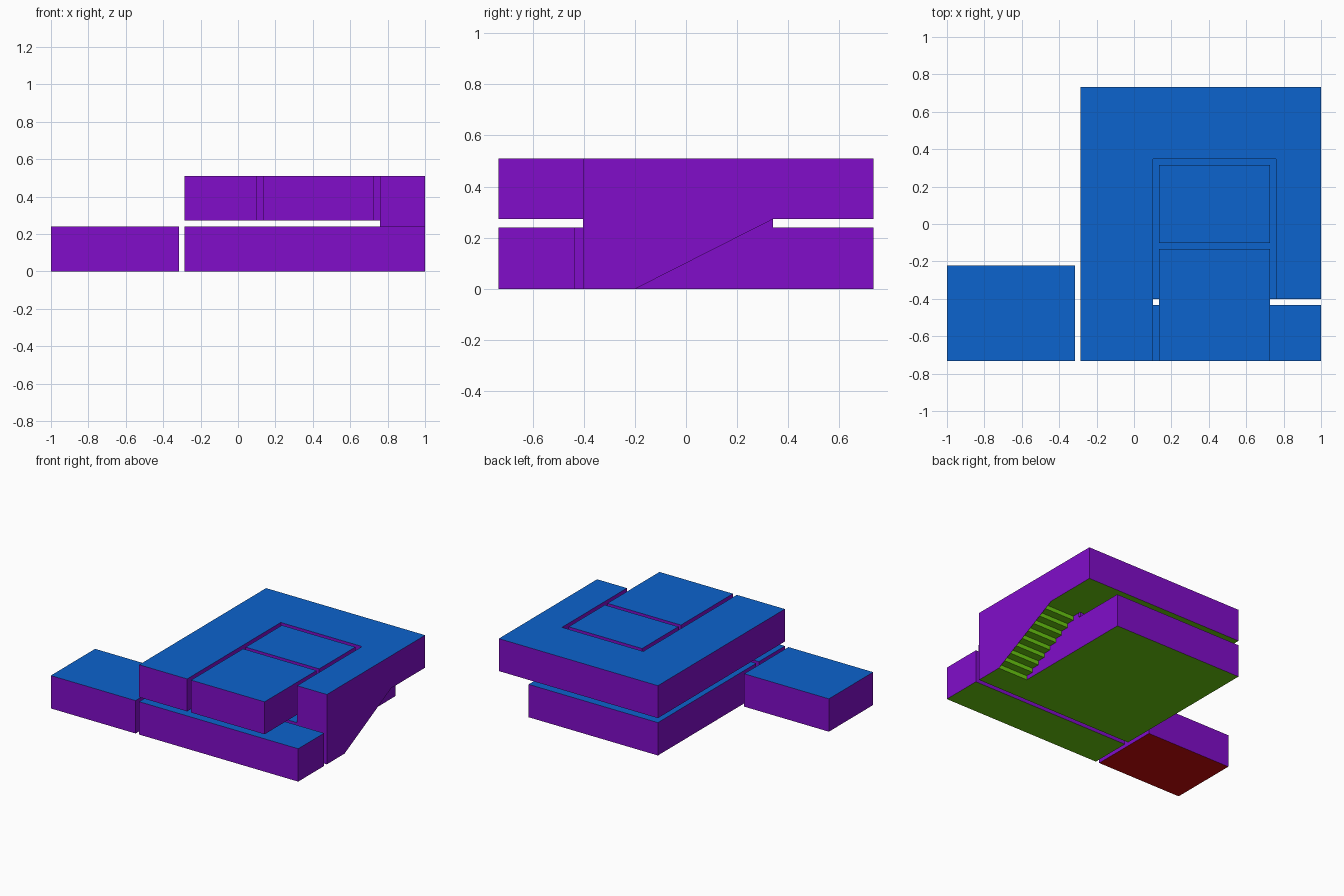
import bpy

if "Cube" in bpy.data.objects:
    bpy.data.objects.remove(bpy.data.objects["Cube"])

# Flat colours (linear)
def material(name, rgb):
    m = bpy.data.materials.new(name)
    m.diffuse_color = (*rgb, 1)
    m.use_nodes = True
    m.node_tree.nodes["Principled BSDF"].inputs["Base Color"].default_value = m.diffuse_color
    return m

ROOF = material("roof blue", (0.0037, 0.125, 0.61))
WALL = material("wall purple", (0.22, 0.004, 0.59))
FLOOR = material("floor green", (0.141, 0.58, 0.0056))
GROUND = material("slab red", (0.58, 0.0033, 0.0033))

# Shared levels and plan lines
Z1, Z2, Z3 = 0.24, 0.273, 0.51
LEFT, RIGHT, FRONT, BACK = -0.286, 1.0, -0.733, 0.733
STAIR_X, STAIR_FRONT, STAIR_START, STAIR_END = 0.759, -0.402, -0.198, 0.341


def make(name, verts, faces, slots, under=FLOOR):
    """Mesh with roof, wall and underside materials."""
    me = bpy.data.meshes.new(name)
    me.from_pydata(verts, [], faces)
    for m in (ROOF, WALL, under):
        me.materials.append(m)
    for p, s in zip(me.polygons, slots):
        p.material_index = s
    ob = bpy.data.objects.new(name, me)
    bpy.context.collection.objects.link(ob)
    return ob


def prism(name, plan, z0, z1, under=FLOOR, skip=()):
    """Extrude a counter-clockwise plan; skip lists open sides."""
    n = len(plan)
    verts = [(x, y, z) for z in (z0, z1) for x, y in plan]
    faces = [list(range(n, 2 * n)), list(range(n - 1, -1, -1))]
    slots = [0, 2]
    for i in range(n):
        if i not in skip:
            j = (i + 1) % n
            faces.append([i, j, n + j, n + i])
            slots.append(1)
    return make(name, verts, faces, slots, under)


def rect(x0, x1, y0, y1):
    return [(x0, y0), (x1, y0), (x1, y1), (x0, y1)]


# Ground storey
prism("side_annex", rect(-1, -0.315, FRONT, -0.222), 0, Z1, GROUND)
prism("ground_front_room", rect(LEFT, RIGHT, FRONT, -0.434), 0, Z1)
prism("ground_main_room", rect(LEFT, STAIR_X, STAIR_FRONT, BACK), 0, Z1)

# Upper storey: two inner rooms and the hall wrapped around them
prism("upper_front_room", rect(0.134, 0.728, FRONT, -0.133), Z2, Z3)
prism("upper_inner_room", rect(0.134, 0.728, -0.102, 0.316), Z2, Z3)
hall = [(LEFT, FRONT), (0.102, FRONT), (0.102, 0.348), (STAIR_X, 0.348),
        (STAIR_X, STAIR_END), (RIGHT, STAIR_END), (RIGHT, BACK), (LEFT, BACK)]
prism("upper_hall", hall, Z2, Z3, skip=(4,))

# Stairwell: stepped underside joining both storeys
STEPS = 9
run, rise = (STAIR_END - STAIR_START) / STEPS, Z2 / STEPS
profile = [(STAIR_FRONT, 0), (STAIR_START, 0)]
for i in range(STEPS):
    y, z = STAIR_START + i * run, (i + 1) * rise
    profile += [(y, z), (y + run, z)]
under_count = len(profile) - 1
profile += [(STAIR_END, Z3), (STAIR_FRONT, Z3)]

verts, faces, slots = [], [], []


def add_face(points, slot):
    faces.append(list(range(len(verts), len(verts) + len(points))))
    verts.extend(points)
    slots.append(slot)


for i, p in enumerate(profile):
    q = profile[(i + 1) % len(profile)]
    if i == under_count:      # open towards the hall
        continue
    slot = 2 if i < under_count else (0 if p[1] == q[1] else 1)
    add_face([(STAIR_X, *p), (STAIR_X, *q), (RIGHT, *q), (RIGHT, *p)], slot)

# Straight-sloped outer wall and the inner wall above the ground room
outer = [(STAIR_FRONT, 0), (STAIR_START, 0), (STAIR_END, Z2),
         (STAIR_END, Z3), (STAIR_FRONT, Z3)]
inner = rect(STAIR_FRONT, STAIR_END, Z1, Z3)
add_face([(RIGHT, *p) for p in outer], 1)
add_face([(STAIR_X, *p) for p in reversed(inner)], 1)
make("stairwell", verts, faces, slots)
